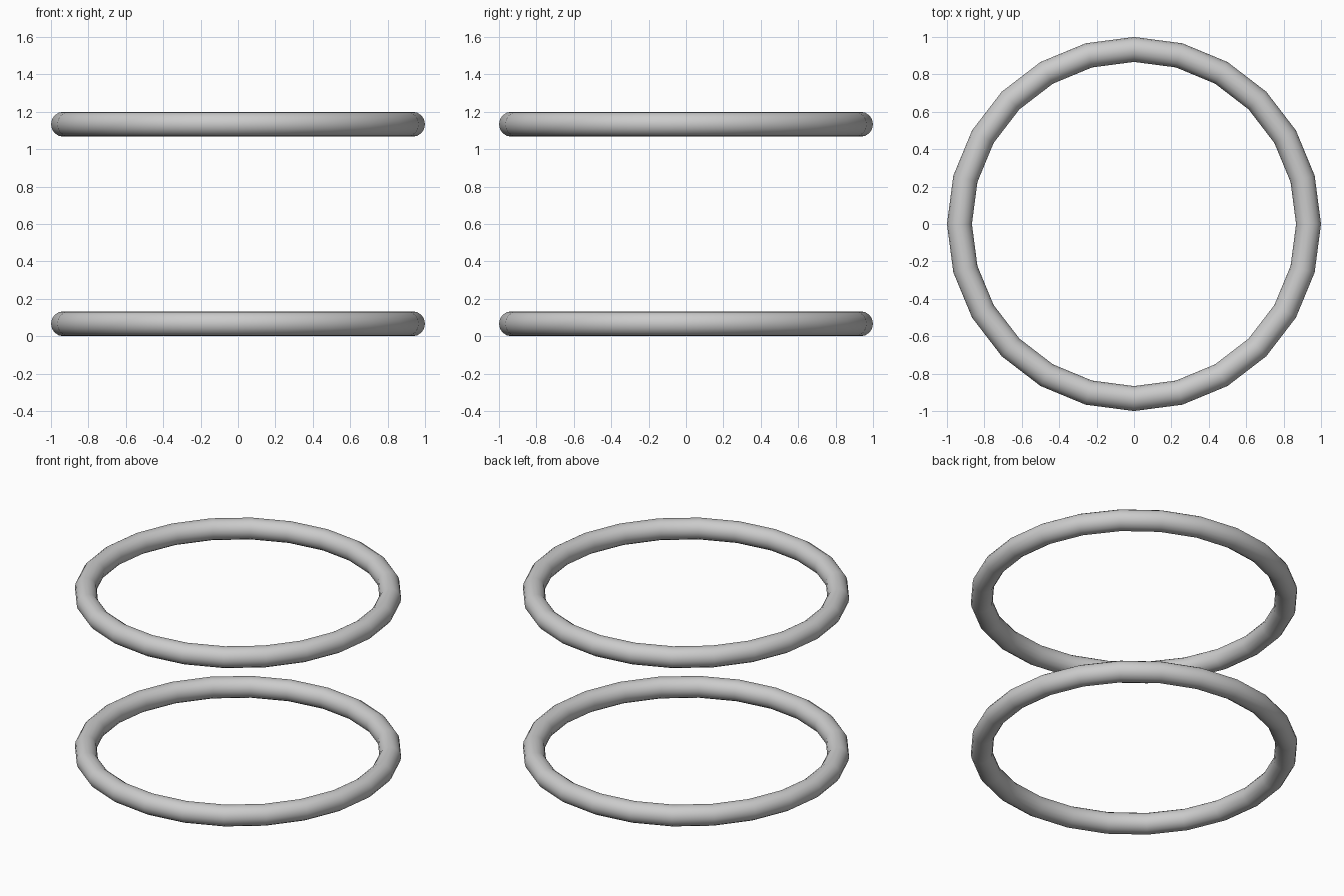
import bpy

if "Cube" in bpy.data.objects:
    bpy.data.objects.remove(bpy.data.objects["Cube"])

TUBE = 1 / 15          # tube radius
RING = 1 - TUBE        # ring centre-line radius
HEIGHT = 1.2


def add_ring(name, z):
    bpy.ops.mesh.primitive_torus_add(
        major_segments=24, minor_segments=16,
        major_radius=RING, minor_radius=TUBE, location=(0, 0, z))
    ring = bpy.context.object
    ring.name = name
    bpy.ops.object.shade_smooth()


# Two identical parallel hoops
add_ring("lower_ring", TUBE)
add_ring("upper_ring", HEIGHT - TUBE)
